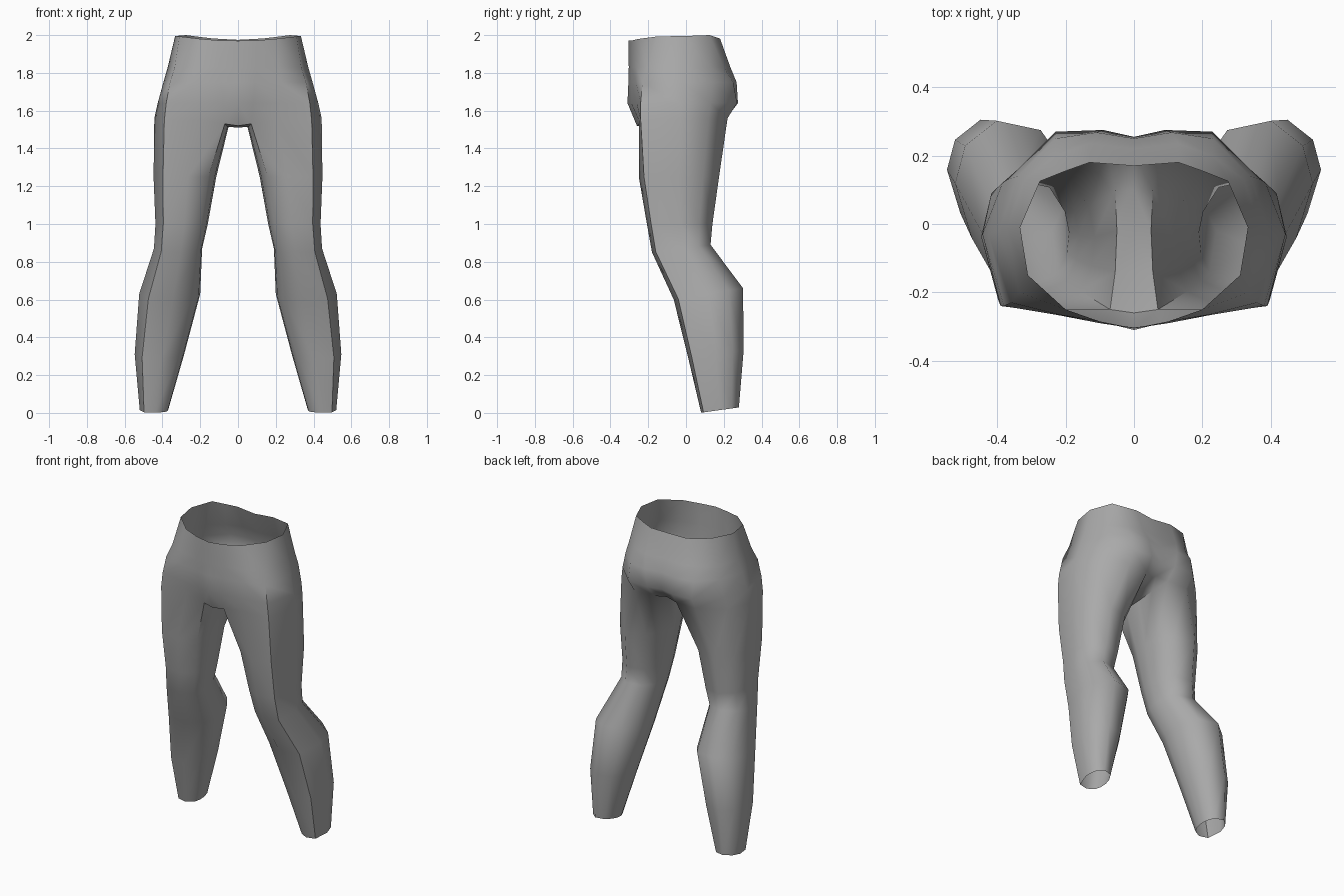
import bpy, bmesh, math

if "Cube" in bpy.data.objects:
    bpy.data.objects.remove(bpy.data.objects["Cube"])

cloth = bpy.data.materials.new("grey cloth")
cloth.diffuse_color = (0.4, 0.4, 0.4, 1)
cloth.use_nodes = True
cloth.node_tree.nodes["Principled BSDF"].inputs["Base Color"].default_value = cloth.diffuse_color

bm = bmesh.new()


def verts(points):
    return [bm.verts.new(p) for p in points]


def bridge(upper, lower, closed=False):
    n = len(upper)
    for i in range(n if closed else n - 1):
        j = (i + 1) % n
        bm.faces.new((upper[i], lower[i], lower[j], upper[j]))


# Hip half-rings, front centre round the outside to back centre
waist = verts([(0, -.305, 1.97), (.1, -.285, 1.972), (.2, -.25, 1.98),
               (.31, -.15, 1.993), (.333, -.01, 1.995), (.275, .125, 2.0),
               (.2, .155, 1.99), (.13, .18, 1.982), (0, .17, 1.975)])
hip_rings = [
    (1.83, [(0, -.303), (.1, -.29), (.22, -.265), (.335, -.2), (.372, -.01),
            (.32, .13), (.23, .2), (.13, .235), (0, .22)]),
    (1.75, [(0, -.305), (.09, -.29), (.23, -.265), (.36, -.23), (.395, -.02),
            (.34, .14), (.23, .25), (.11, .268), (0, .25)]),
    (1.64, [(0, -.31), (.08, -.29), (.22, -.262), (.38, -.24), (.425, -.03),
            (.37, .13), (.23, .27), (.09, .275), (0, .255)]),
]
above = waist
for z, ring in hip_rings:
    row = verts([(x, y, z) for x, y in ring])
    bridge(above, row)
    above = row

# Top of the thigh and the crotch strip between the legs
thigh = verts([(0, -.26, 1.52), (.07, -.25, 1.53), (.2, -.25, 1.55),
               (.39, -.24, 1.55), (.443, -.03, 1.56), (.385, .12, 1.56),
               (.22, .22, 1.56), (.08, .215, 1.56), (0, .2, 1.57)])
bridge(above, thigh)
inner = verts([(.055, .1, 1.53), (.05, -.02, 1.515), (.055, -.14, 1.515)])
centre = verts([(0, .1, 1.54), (0, -.02, 1.515), (0, -.14, 1.51)])
bridge([thigh[8]] + centre + [thigh[0]], [thigh[7]] + inner + [thigh[1]])

# Leg rings: one cross-section fitted to the width and depth at each height
section = [(-.75, -.75), (-.1, -1), (.7, -.87), (1, 0), (.82, .6),
           (.25, 1), (-.55, .85), (-.9, .4), (-1, 0), (-.95, -.4)]
# height, tilt, inner x, outer x, front y, back y
levels = [(1.25, 0, .115, .447, -.25, .175),
          (1.0, 0, .16, .437, -.207, .14),
          (.87, .02, .19, .445, -.18, .13),
          (.63, .03, .2, .523, -.065, .302),
          (.31, .02, .285, .547, .012, .305),
          (.015, .014, .37, .52, .08, .28)]
above = thigh[1:8] + inner
for z, tilt, x0, x1, y0, y1 in levels:
    row = verts([((x0 + x1) / 2 + u * (x1 - x0) / 2,
                  (y0 + y1) / 2 + v * (y1 - y0) / 2, z + tilt * v)
                 for u, v in section])
    bridge(above, row, closed=True)
    above = row

bmesh.ops.recalc_face_normals(bm, faces=bm.faces)
# Outer hip faces must point away from the middle
bm.faces.ensure_lookup_table()
if bm.faces[3].normal.x < 0:
    bmesh.ops.reverse_faces(bm, faces=bm.faces)
mesh = bpy.data.meshes.new("trousers")
bm.to_mesh(mesh)
bm.free()
mesh.materials.append(cloth)
trousers = bpy.data.objects.new("trousers", mesh)
bpy.context.collection.objects.link(trousers)

# Second leg
mirror = trousers.modifiers.new("other side", 'MIRROR')
mirror.use_clip = True
mirror.merge_threshold = 0.001

bpy.context.view_layer.objects.active = trousers
trousers.select_set(True)
bpy.ops.object.shade_smooth_by_angle(angle=math.radians(60))
